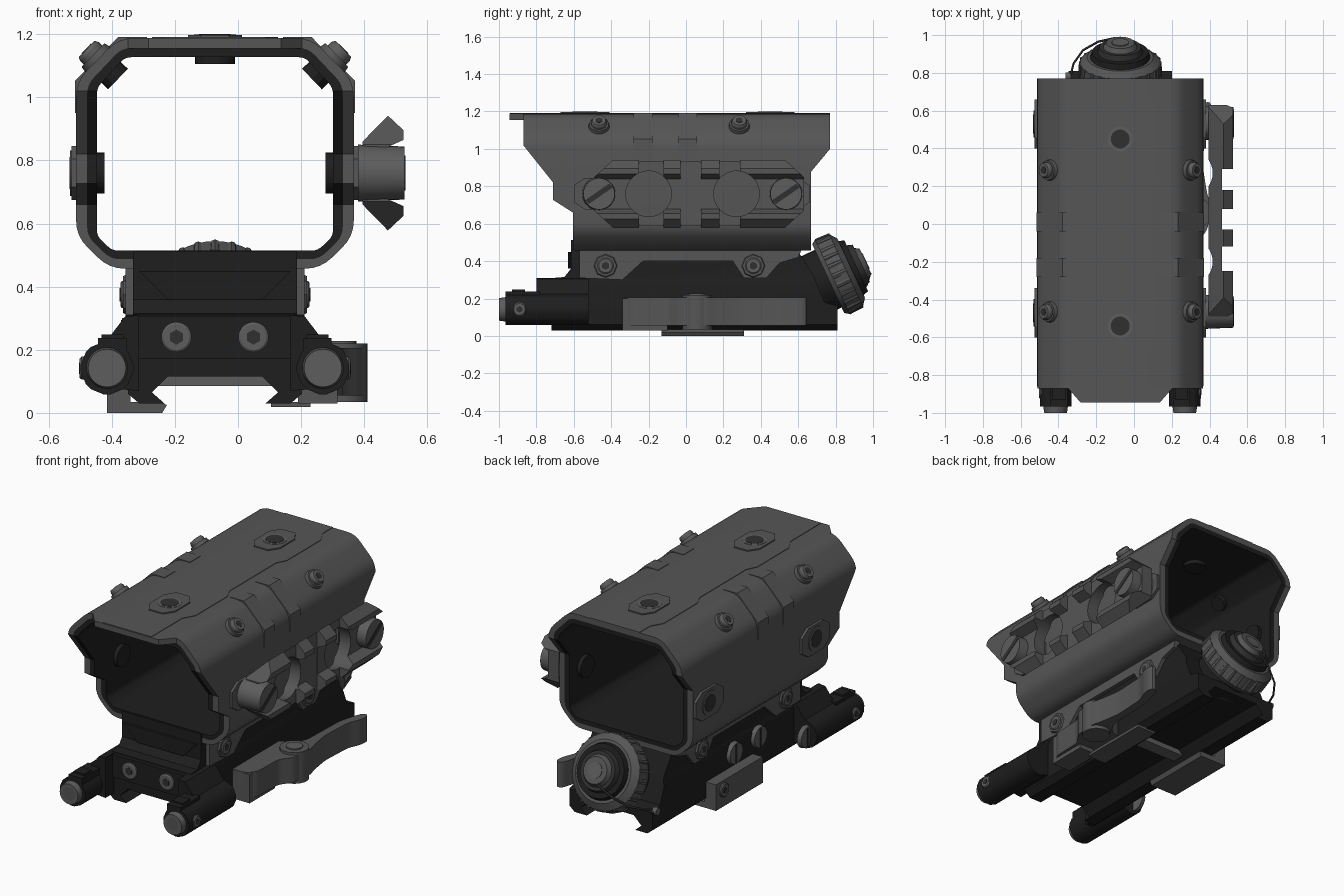
import bpy, bmesh, math
from mathutils import Vector, Matrix

if "Cube" in bpy.data.objects:
    bpy.data.objects.remove(bpy.data.objects["Cube"])

C = -0.073  # symmetry plane of the body

def material(name, v):
    m = bpy.data.materials.new(name)
    m.diffuse_color = (v, v, v, 1)
    m.use_nodes = True
    m.node_tree.nodes["Principled BSDF"].inputs["Base Color"].default_value = m.diffuse_color
    return m

GREY = material("anodised grey", 0.092)
BLACK = material("black", 0.013)
STEEL = material("steel grey", 0.11)
DARK = material("dark grey", 0.03)

def shade(ob, angle=25):
    bpy.ops.object.select_all(action='DESELECT')
    ob.select_set(True)
    bpy.context.view_layer.objects.active = ob
    bpy.ops.object.shade_smooth_by_angle(angle=math.radians(angle))

def finish(name, bm, mat):
    bmesh.ops.recalc_face_normals(bm, faces=bm.faces)
    me = bpy.data.meshes.new(name)
    bm.to_mesh(me)
    bm.free()
    me.materials.append(mat)
    ob = bpy.data.objects.new(name, me)
    bpy.context.collection.objects.link(ob)
    shade(ob)
    return ob

def at(axis, p, d):
    return {'x': (d, p[0], p[1]), 'y': (p[0], d, p[1]), 'z': (p[0], p[1], d)}[axis]

def prism(name, pts, axis, a, b, mat):
    bm = bmesh.new()
    lo = [bm.verts.new(at(axis, p, a)) for p in pts]
    hi = [bm.verts.new(at(axis, p, b)) for p in pts]
    bm.faces.new(lo)
    bm.faces.new(hi)
    for i in range(len(pts)):
        j = (i + 1) % len(pts)
        bm.faces.new((lo[i], lo[j], hi[j], hi[i]))
    return finish(name, bm, mat)

def box(name, x, y, z, mat):
    return prism(name, [(x[0], y[0]), (x[1], y[0]), (x[1], y[1]), (x[0], y[1])], 'z', z[0], z[1], mat)

def ring(name, outer, inner, a, b, mat):
    bm = bmesh.new()
    loops = [[bm.verts.new((p[0], y, p[1])) for p in prof]
             for prof, y in ((outer, a), (outer, b), (inner, b), (inner, a))]
    n = len(outer)
    for k in range(4):
        A, B = loops[k], loops[(k + 1) % 4]
        for i in range(n):
            j = (i + 1) % n
            bm.faces.new((A[i], A[j], B[j], B[i]))
    return finish(name, bm, mat)

def cyl(name, start, d, r, length, mat, r2=None, seg=28):
    d = Vector(d).normalized()
    bm = bmesh.new()
    M = Matrix.Translation(Vector(start) + d * length / 2) @ d.to_track_quat('Z', 'Y').to_matrix().to_4x4()
    bmesh.ops.create_cone(bm, cap_ends=True, segments=seg, radius1=r, radius2=r if r2 is None else r2,
                          depth=length, matrix=M)
    return finish(name, bm, mat)

def screw(name, start, d, r, length, mat=STEEL):
    d = Vector(d).normalized()
    cyl(name, start, d, r, length * 0.75, mat)
    cyl(name + "_rim", Vector(start) + d * length * 0.75, d, r, length * 0.25, mat, r * 0.85)
    cyl(name + "_socket", Vector(start) + d * length, d, r * 0.5, 0.002, DARK, seg=6)

def boolean(ob, cutter, op):
    m = ob.modifiers.new("cut", 'BOOLEAN')
    m.operation, m.object, m.solver = op, cutter, 'EXACT'
    bpy.ops.object.select_all(action='DESELECT')
    bpy.context.view_layer.objects.active = ob
    bpy.ops.object.modifier_apply(modifier="cut")
    bpy.data.objects.remove(cutter)
    shade(ob)

def sym(half):
    return [(C + h, z) for h, z in half] + [(C - h, z) for h, z in reversed(half)]

def fillet(pts, r, n=4):
    out = []
    for i, p in enumerate(pts):
        p = Vector(p)
        u, v = (Vector(pts[i - 1]) - p), (Vector(pts[(i + 1) % len(pts)]) - p)
        a = p + u.normalized() * min(r, u.length * .45)
        b = p + v.normalized() * min(r, v.length * .45)
        for k in range(n + 1):
            t = k / n
            out.append(tuple(a * (1 - t) ** 2 + p * 2 * t * (1 - t) + b * t * t))
    return out

# hood: grey shell with a black liner, both trimmed to the side outline
outer = fillet(sym([(.335, .457), (.44, .56), (.44, 1.05), (.305, 1.188)]), .05)
mid = fillet(sym([(.33, .487), (.405, .56), (.405, 1.04), (.295, 1.156)]), .03)
inner = fillet(sym([(.325, .514), (.374, .56), (.374, 1.03), (.285, 1.127)]), .02)
side = [(-.605, .4), (-.605, .66), (-.71, .727), (-.71, .82), (-.87, 1.02), (-.87, 1.25),
        (.77, 1.25), (.77, 1.0), (.668, .877), (.668, .4)]
for name, o, i, mat in (("hood_shell", outer, mid, GREY), ("hood_liner", mid, inner, BLACK)):
    ob = ring(name, o, i, -1, 1, mat)
    boolean(ob, prism("cutter", side, 'x', -1, 1, mat), 'INTERSECT')
prism("hood_front_lip", [(C - .28, -.865), (C - .21, -.945), (C + .21, -.945), (C + .28, -.865)],
      'z', 1.155, 1.188, GREY)
panel = [(.16, -.94), (.16, -.65), (.2, -.58), (.2, -.28), (.17, -.22), (.17, .22), (.2, .28), (.2, .6), (.16, .67), (.16, .77)]
prism("hood_top_panel", sym(panel), 'z', 1.18, 1.191, GREY)

# straps over the shoulders, corner screws
for s in (1, -1):
    strap = [(.215, 1.18), (.215, 1.191), (.306, 1.191), (.4435, 1.052), (.4435, .95), (.43, .95), (.43, 1.05), (.3, 1.18)]
    for y in (-.23, .01):
        prism("hood_strap", [(C + s * h, z) for h, z in strap], 'y', y - .05, y + .05, GREY)
    for y in (-.465, .285):
        d = Vector((s * .72, 0, .69))
        p = Vector((C + s * .372, y, 1.12))
        cyl("corner_washer", p - d * .01, d, .058, .03, GREY, .052)
        screw("corner_screw", p, d, .042, .048, STEEL)
        cyl("corner_nut", p - d * .09, d, .045, .05, BLACK, seg=12)

# octagonal bosses on top and both sides, with nuts inside
boss = [(.045, -.13), (.085, -.07), (.085, .07), (.045, .13), (-.045, .13), (-.085, .07), (-.085, -.07), (-.045, -.13)]
for y in (-.54, .45):
    prism("top_boss", [(C + a, y + b) for a, b in boss], 'z', 1.18, 1.198, GREY)
    cyl("top_boss_rim", (C, y, 1.19), (0, 0, 1), .066, .0095, STEEL)
    cyl("top_boss_hole", (C, y, 1.19), (0, 0, 1), .05, .011, DARK)
    cyl("top_nut", (C, y, 1.105), (0, 0, 1), .063, .04, BLACK)
for s in (1, -1):
    for y in (-.47, .53):
        x = C + s * .435
        prism("side_boss", [(y + b, .76 + a) for a, b in boss], 'x', x, x + s * .02, GREY)
        cyl("side_boss_ring", (x, y, .76), (s, 0, 0), .072, .024, GREY)
        cyl("side_boss_hole", (x, y, .76), (s, 0, 0), .05, .026, DARK)
        cyl("side_nut", (C + s * .35, y, .76), (s, 0, 0), .065, .04, BLACK)

# accessory rail on the right: plate with upper and lower teeth, two round holes
prof = [(.395, .66), (.475, .578), (.525, .625), (.525, .655), (.468, .68), (.468, .84), (.525, .865), (.525, .895),
        (.475, .942), (.395, .86)]
rail = prism("side_rail", prof, 'y', -.6, .7, GREY)
octo = [(-.49, .67), (-.38, .57), (.52, .57), (.63, .67), (.63, .85), (.52, .95), (-.38, .95), (-.49, .85)]
boolean(rail, prism("cutter", octo, 'x', 0, 1, GREY), 'INTERSECT')
for a, b in ((-.25, -.12), (-.03, .08), (.18, .29)):
    boolean(rail, box("cutter", (.466, .7), (a, b), (.5, 1), GREY), 'DIFFERENCE')
for y in (-.2, .27):
    boolean(rail, cyl("cutter", (.3, y, .76), (1, 0, 0), .122, .5, GREY, seg=32), 'DIFFERENCE')
for y in (-.465, .535):
    cyl("rail_spacer", (.36, y, .76), (1, 0, 0), .075, .04, GREY)
    cyl("rail_screw", (.38, y, .76), (1, 0, 0), .09, .148, STEEL, .084)
    slot = [(-.075, -.035), (-.055, -.055), (.075, .035), (.055, .055)]
    prism("rail_screw_slot", [(y + a, .76 + b) for a, b in slot], 'x', .52, .53, DARK)

# base body: cross section trimmed to the side outline
sect = sym([(.15, .115), (.2, .065), (.16, .03), (.24, .03), (.275, .06), (.275, .27), (.26, .31), (.26, .512)])
base = prism("base_body", sect, 'y', -1, 1, BLACK)
outline = [(-.72, 0), (.81, 0), (.81, .16), (.74, .18), (.68, .33), (.6, .45), (.55, .55),
           (-.615, .55), (-.615, .36), (-.65, .315), (-.71, .31), (-.72, .29)]
boolean(base, prism("cutter", outline, 'x', -1, 1, BLACK), 'INTERSECT')
prism("base_front_panel", sym([(.15, .36), (.24, .45)]), 'y', -.63, -.6, BLACK)
box("base_brow", (C - .26, C + .26), (-.735, -.7), (.17, .305), BLACK)
for s in (1, -1):
    screw("base_front_screw", (C + s * .122, -.73, .24), (0, -1, 0), .048, .02, STEEL)

# grey flanges, front arms and tubes on both sides
flange = [(-.57, .465), (-.57, .31), (-.34, .3), (-.23, .4), (.25, .4), (.31, .31), (.43, .31), (.5, .39), (.6, .42), (.62, .465)]
arm = [(.24, .31), (.285, .305), (.35, .22), (.365, .08), (.24, .07)]
for s in (1, -1):
    X = lambda h: C + s * h
    prism("side_flange", flange, 'x', X(.25), X(.283), GREY)
    for y in (-.43, .36):
        cyl("flange_plate", (X(.28), y, .375), (s, 0, 0), .064, .012, GREY, .058, 8)
        screw("flange_screw", (X(.28), y, .375), (s, 0, 0), .043, .02, STEEL)
    prism("front_arm", [(X(h), z) for h, z in arm], 'y', -.8, -.52, BLACK)
    tube = [(X(.342) + .088 * math.cos(math.radians(a)), .142 + .088 * math.sin(math.radians(a))) for a in range(0, 360, 45)]
    prism("front_tube", fillet(tube, .012, 1), 'y', -.965, -.52, BLACK)
    cyl("tube_cap", (X(.342), -.96, .142), (0, -1, 0), .066, .04, STEEL, .06)
    cyl("tube_lens", (X(.342), -.999, .142), (0, -1, 0), .04, .001, GREY)
    box("tube_ridge", sorted((X(.28), X(.37))), (-.965, -.78), (.16, .238), BLACK)
    box("tube_block", sorted((X(.29), X(.36))), (-.93, -.86), (.2, .248), BLACK)
    screw("tube_screw", (X(.405), -.89, .142), (s, 0, 0), .036, .024, STEEL)

# slotted screws and clamp jaw on the left
for y, z, h in ((.05, .23, .27), (-.18, .24, .27), (-.5, .14, .355)):
    cyl("slotted_screw", (C - h, y, z), (-1, 0, 0), .066, .025, STEEL, .06)
    box("screw_slot", (C - h - .027, C - h - .02), (y - .008, y + .008), (z - .055, z + .055), DARK)
box("jaw_plate", (-.415, -.34), (-.13, .31), (.005, .155), GREY)
prism("jaw_foot", [(-.415, .0), (-.24, .0), (-.225, .025), (-.25, .035), (-.415, .035)], 'y', -.13, .31, GREY)
screw("jaw_bolt", (-.41, .24, .1), (-1, 0, 0), .04, .018, STEEL)
box("cross_bar", (-.26, .13), (.05, .13), (.085, .12), STEEL)
box("right_jaw", (.105, .23), (-.13, .31), (.018, .035), GREY)

# throw lever on the right
lever = [(.19, -.34), (.29, -.34), (.33, -.29), (.335, -.1), (.39, -.03), (.405, .1), (.385, .17), (.365, .3), (.375, .5),
         (.41, .58), (.41, .645), (.37, .645), (.325, .5), (.315, .2), (.27, .12), (.19, .1)]
prism("throw_lever", fillet(lever, .03, 3), 'z', .055, .205, GREY)
box("lever_block", (.19, .315), (-.34, -.1), (.03, .2), GREY)
cyl("lever_pivot", (.33, .06, .035), (0, 0, 1), .08, .185, GREY)
cyl("lever_pivot_screw", (.33, .06, .215), (0, 0, 1), .045, .012, STEEL)

# ribbed battery knob at the back
d = Vector((0, math.cos(math.radians(25)), math.sin(math.radians(25))))
o = Vector((C, .765, .308))
cyl("knob_neck", o - d * .12, d, .17, .14, BLACK)
cyl("knob_back_ring", o - d * .005, d, .202, .025, GREY, .22, 48)
cyl("knob_body", o + d * .02, d, .214, .08, GREY, seg=48)
cyl("knob_bevel", o + d * .1, d, .214, .03, GREY, .175, 48)
u = d.cross(Vector((1, 0, 0)))
for k in range(24):
    a = 2 * math.pi * k / 24
    r = Vector((math.cos(a), 0, 0)) + u * math.sin(a)
    cyl("knob_rib", o + d * .02 + r * .204, d, .018, .082, GREY, .015, 8)
cyl("knob_dark_ring", o + d * .125, d, .16, .035, BLACK, .15, 36)
cyl("knob_step", o + d * .16, d, .12, .03, DARK, .11, 36)
cyl("knob_cap", o + d * .19, d, .09, .025, GREY, .075)
cyl("knob_cap_button", o + d * .215, d, .045, .004, STEEL)

# retaining wire
cu = bpy.data.curves.new("retaining_wire", 'CURVE')
cu.dimensions, cu.bevel_depth, cu.bevel_resolution = '3D', .006, 1
sp = cu.splines.new('POLY')
path = [(-.1, .985, .335), (-.19, .965, .27), (-.27, .92, .22), (-.32, .85, .19), (-.335, .79, .17)]
sp.points.add(len(path) - 1)
for p, q in zip(sp.points, path):
    p.co = (*q, 1)
cu.materials.append(DARK)
bpy.context.collection.objects.link(bpy.data.objects.new("retaining_wire", cu))
cyl("wire_stud", (C - .26, .78, .16), (-1, 0, 0), .022, .03, STEEL, seg=12)
